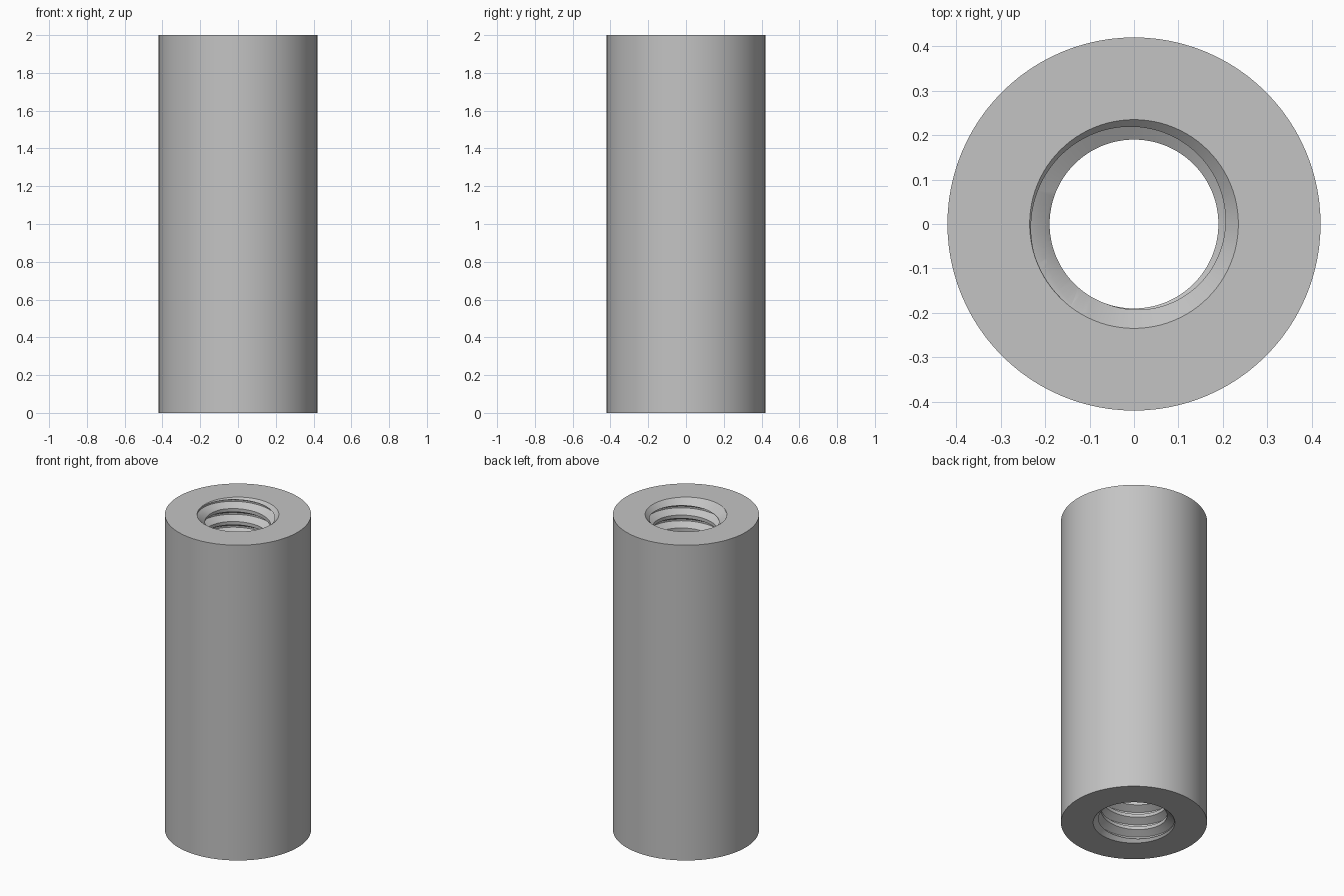
import bpy, bmesh, math

if "Cube" in bpy.data.objects:
    bpy.data.objects.remove(bpy.data.objects["Cube"])

HEIGHT, OUTER = 2.0, 0.42
MAJOR, MINOR, PITCH = 0.234, 0.19, 0.082
SEGS = 96
START = math.radians(245)      # angle where the groove runs out at the top

grey = bpy.data.materials.new("steel grey")
grey.use_nodes = True
grey.diffuse_color = (0.55, 0.55, 0.55, 1)
grey.node_tree.nodes["Principled BSDF"].inputs["Base Color"].default_value = grey.diffuse_color


def add_object(name, bm):
    bmesh.ops.recalc_face_normals(bm, faces=bm.faces)
    mesh = bpy.data.meshes.new(name)
    bm.to_mesh(mesh)
    bm.free()
    obj = bpy.data.objects.new(name, mesh)
    bpy.context.collection.objects.link(obj)
    mesh.materials.append(grey)
    return obj


def frustum(name, r_low, r_high, z_low, z_high):
    bm = bmesh.new()
    cone = bmesh.ops.create_cone(bm, cap_ends=True, segments=SEGS, radius1=r_low,
                                 radius2=r_high, depth=z_high - z_low)
    bmesh.ops.translate(bm, verts=cone["verts"], vec=(0, 0, (z_low + z_high) / 2))
    return add_object(name, bm)


def threaded_rod(name):
    """Right-handed screw that overshoots both ends of the sleeve."""
    flank = (MAJOR - MINOR) * math.tan(math.radians(30))
    root = PITCH / 8
    # One pitch of the profile: root flat, upper flank, crest flat, lower flank
    profile = [(MAJOR, 0), (MAJOR, root), (MINOR, root + flank), (MINOR, PITCH - flank)]
    turns = math.ceil(HEIGHT / PITCH) + 4
    count = len(profile) * turns
    bm = bmesh.new()
    columns = []
    for k in range(SEGS):
        a = 2 * math.pi * k / SEGS
        base = HEIGHT + PITCH * ((a - START) / (2 * math.pi) + 2 - turns)
        column = []
        for i in range(count + len(profile)):
            r, dz = profile[i % len(profile)]
            z = base + dz + PITCH * (i // len(profile))
            column.append(bm.verts.new((r * math.cos(a), r * math.sin(a), z)))
        columns.append(column)
    for k in range(SEGS):
        last = k == SEGS - 1
        here, there = columns[k], columns[(k + 1) % SEGS]
        # The seam joins one pitch higher
        shift = len(profile) if last else 0
        for i in range(len(here) - 1 - shift):
            bm.faces.new((here[i], there[i + shift], there[i + 1 + shift], here[i + 1]))
    # Close each end with a fan around the axis
    rims = [e for e in bm.edges if e.is_boundary]
    for upper in (False, True):
        z = HEIGHT + 4 * PITCH if upper else -4 * PITCH
        hub = bm.verts.new((0, 0, z))
        for e in rims:
            if (e.verts[0].co.z > HEIGHT / 2) == upper:
                bm.faces.new((e.verts[0], e.verts[1], hub))
    return add_object(name, bm)


# Sleeve body, threaded bore and chamfered mouths
sleeve = frustum("threaded_sleeve", OUTER, OUTER, 0, HEIGHT)
mouth, over, drop = MAJOR + 0.001, 0.02, 0.1
cutters = [
    threaded_rod("thread_cutter"),
    frustum("top_chamfer_cutter", mouth - drop, mouth + over, HEIGHT - drop, HEIGHT + over),
    frustum("bottom_chamfer_cutter", mouth + over, mouth - drop, -over, drop),
]
bpy.ops.object.select_all(action="DESELECT")
bpy.context.view_layer.objects.active = sleeve
sleeve.select_set(True)
for cutter in cutters:
    cutter.hide_render = True
    cut = sleeve.modifiers.new("bore", "BOOLEAN")
    cut.operation, cut.solver, cut.object = "DIFFERENCE", "EXACT", cutter
    bpy.ops.object.modifier_apply(modifier=cut.name)
for cutter in cutters:
    bpy.data.objects.remove(cutter)

bpy.ops.object.shade_smooth_by_angle(angle=math.radians(20))
